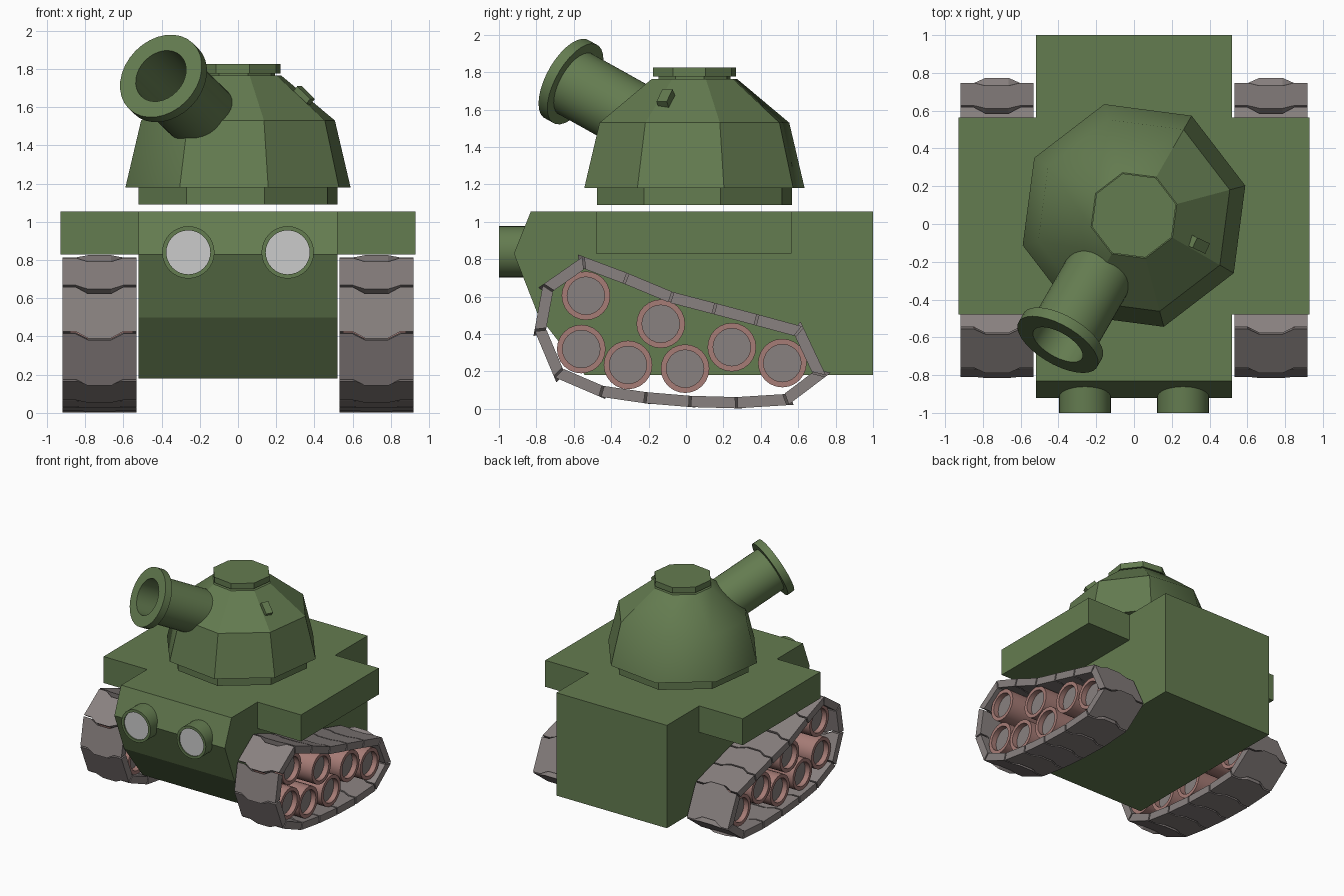
import bpy, bmesh
from math import cos, sin, tan, atan2, pi, radians
from mathutils import Vector, Matrix

if "Cube" in bpy.data.objects:
    bpy.data.objects.remove(bpy.data.objects["Cube"])


def material(name, rgb):
    m = bpy.data.materials.new(name)
    m.diffuse_color = (*rgb, 1)
    m.use_nodes = True
    m.node_tree.nodes["Principled BSDF"].inputs["Base Color"].default_value = m.diffuse_color
    return m


GREEN = material("green_paint", (0.127, 0.2, 0.08))
STEEL = material("track_steel", (0.25, 0.22, 0.215))
RUST = material("wheel_rim", (0.38, 0.2, 0.18))


def finish(bm, name, mat, mirror=False, smooth=False):
    """Turn a bmesh into a named object, optionally mirrored across x = 0."""
    bmesh.ops.remove_doubles(bm, verts=bm.verts, dist=1e-5)
    bmesh.ops.recalc_face_normals(bm, faces=bm.faces)
    me = bpy.data.meshes.new(name)
    bm.to_mesh(me)
    bm.free()
    ob = bpy.data.objects.new(name, me)
    bpy.context.collection.objects.link(ob)
    if mat:
        me.materials.append(mat)
    if smooth:
        for p in me.polygons:
            p.use_smooth = True
        me.set_sharp_from_angle(angle=radians(35))
    if mirror:
        ob.modifiers.new("mirror", 'MIRROR')
    return ob


def prism(bm, bottom, top):
    """Solid between two matching point loops."""
    a = [bm.verts.new(p) for p in bottom]
    b = [bm.verts.new(p) for p in top]
    n = len(a)
    bm.faces.new(a)
    bm.faces.new(b[::-1])
    for i in range(n):
        bm.faces.new((a[i], a[(i + 1) % n], b[(i + 1) % n], b[i]))


def lathe(bm, profile, origin, axis=(0, 0, 1), n=32, phase=0.0):
    """Revolve (radius, height) points around an axis."""
    rot = Vector((0, 0, 1)).rotation_difference(Vector(axis))
    rings = []
    for r, h in profile:
        if r == 0:
            rings.append([bm.verts.new(Vector(origin) + rot @ Vector((0, 0, h)))] * n)
            continue
        rings.append([bm.verts.new(Vector(origin) + rot @ Vector(
            (r * cos(phase + 2 * pi * i / n), r * sin(phase + 2 * pi * i / n), h)))
            for i in range(n)])
    for a, b in zip(rings, rings[1:]):
        for i in range(n):
            j = (i + 1) % n
            bm.faces.new(list(dict.fromkeys((a[i], a[j], b[j], b[i]))))


def box(bm, size, mat):
    bmesh.ops.create_cube(bm, size=1, matrix=mat @ Matrix.Diagonal((*size, 1)))


# Hull: side profile extruded across
side = [(1, 0.18), (1, 1.055), (-0.83, 1.055), (-0.92, 0.83), (-0.79, 0.5), (-0.54, 0.18)]
bm = bmesh.new()
prism(bm, [(-0.52, y, z) for y, z in side], [(0.52, y, z) for y, z in side])
finish(bm, "hull", GREEN)

# Fenders over the tracks
bm = bmesh.new()
box(bm, (0.41, 1.045, 0.225), Matrix.Translation((0.725, 0.0425, 0.9425)))
finish(bm, "fender", GREEN, mirror=True)

# Headlights: housing and lens
bm = bmesh.new()
lathe(bm, [(0, 0), (0.137, 0), (0.137, 0.2), (0.115, 0.2), (0.115, 0.185)],
      (0.26, -0.8, 0.84), (0, -1, 0))
finish(bm, "headlight_housing", GREEN, mirror=True, smooth=True)
bm = bmesh.new()
lathe(bm, [(0, 0), (0.115, 0), (0.115, 0.01), (0, 0.01)], (0.26, -0.98, 0.84), (0, -1, 0))
finish(bm, "headlight_lens", None, mirror=True)

# Turret: eight-sided dome, its rear left smooth
C = Vector((0, 0.045, 0))
bm = bmesh.new()
lathe(bm, [(0, 1.09), (0.54, 1.09), (0.54, 1.18), (0.61, 1.18), (0.525, 1.53),
           (0.235, 1.765), (0, 1.765)], C, n=8, phase=radians(15))
for f in bm.faces:
    c = f.calc_center_median()
    a = atan2(c.y - C.y, c.x) % (2 * pi)
    f.smooth = radians(60) < a < radians(240) and 1.2 < c.z < 1.75
finish(bm, "turret", GREEN)

# Hatch on a short neck
bm = bmesh.new()
lathe(bm, [(0, 1.75), (0.2, 1.75), (0.2, 1.777), (0.23, 1.777), (0.23, 1.825), (0, 1.825)],
      C, n=8, phase=radians(15))
finish(bm, "hatch", GREEN)

# Small sight block on the turret slope
bm = bmesh.new()
box(bm, (0.1, 0.06, 0.07), Matrix.Translation((0.335, -0.105, 1.65))
    @ Matrix.Rotation(radians(-25), 4, 'Z') @ Matrix.Rotation(radians(42), 4, 'Y'))
finish(bm, "sight_block", GREEN)

# Gun barrel with muzzle flange and open bore
aim = Vector((-0.45, -0.78, 0.435)).normalized()
bm = bmesh.new()
lathe(bm, [(0, -0.62), (0.185, -0.62), (0.185, -0.03), (0.24, -0.03), (0.24, 0.03),
           (0.148, 0.03), (0.148, -0.45), (0, -0.45)], Vector((-0.39, -0.615, 1.75)), aim)
finish(bm, "gun_barrel", GREEN, smooth=True)

# Road wheels: rims with recessed hubs
wheels = [(-0.535, 0.605), (-0.56, 0.32), (-0.31, 0.235), (-0.135, 0.455),
          (-0.005, 0.215), (0.245, 0.33), (0.515, 0.245)]
rims, hubs = bmesh.new(), bmesh.new()
for y, z in wheels:
    lathe(rims, [(0.1, 0.05), (0.1, 0), (0.13, 0), (0.13, 0.33), (0.1, 0.33), (0.1, 0.28)],
          (0.55, y, z), (1, 0, 0), 24)
    lathe(hubs, [(0, 0.05), (0.1, 0.05), (0.1, 0.285), (0, 0.285)],
          (0.55, y, z), (1, 0, 0), 24)
finish(rims, "wheel_rims", RUST, mirror=True, smooth=True)
finish(hubs, "wheel_hubs", STEEL, mirror=True, smooth=True)

# Track: interlocking plates around a closed path
path = [Vector(p) for p in [
    (0.75, 0.175), (0.625, 0.44), (0.385, 0.505), (0.16, 0.565), (-0.07, 0.625),
    (-0.31, 0.725), (-0.55, 0.815), (-0.765, 0.665), (-0.81, 0.42), (-0.705, 0.17),
    (-0.46, 0.065), (-0.22, 0.03), (0.02, 0.01), (0.27, 0.003), (0.545, 0.02)]]
tongue = [(-0.193, 0), (-0.125, 0), (-0.06, 0.036), (0.06, 0.036), (0.125, 0), (0.193, 0)]
T, GAP, N = 0.06, 0.006, len(path)


def heading(i):
    d = path[(i + 1) % N] - path[i % N]
    return atan2(d.y, d.x)


def mitre(i):
    turn = (heading(i) - heading(i - 1) + pi) % (2 * pi) - pi
    return T * tan(turn / 2)


bm = bmesh.new()
for i in range(N):
    a, b = path[i], path[(i + 1) % N]
    d = (b - a).normalized()
    inward = Vector((-d.y, d.x))

    def plate(depth, start, end):
        pts = [(x, a + d * (start + GAP + o)) for x, o in tongue]
        pts += [(x, b + d * (o - end - GAP)) for x, o in reversed(tongue)]
        return [(0.725 + x, *(p + inward * depth)) for x, p in pts]

    prism(bm, plate(0, 0, 0), plate(T, mitre(i), mitre(i + 1)))
finish(bm, "track", STEEL, mirror=True)
